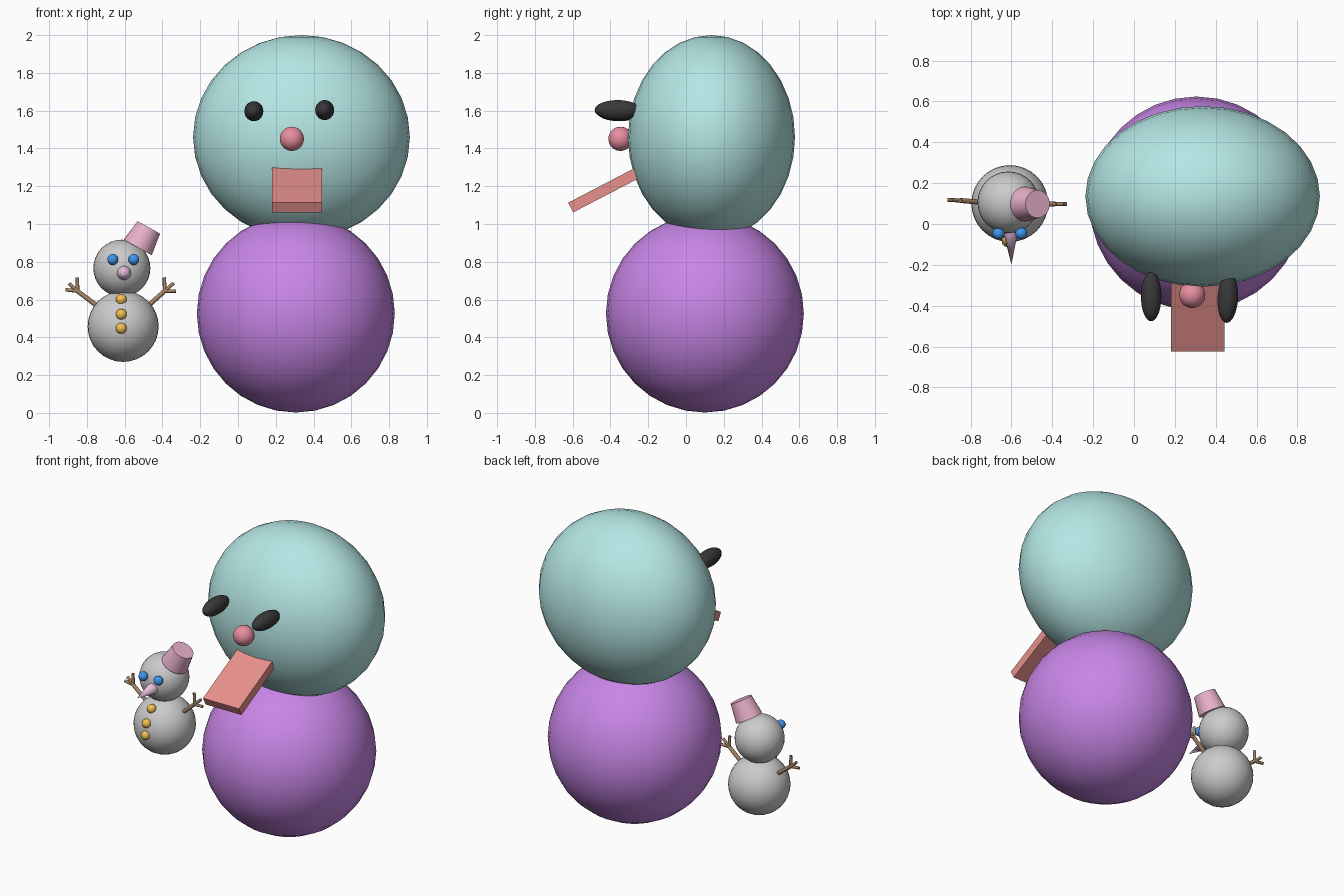
import bpy
from math import radians
from mathutils import Vector

if "Cube" in bpy.data.objects:
    bpy.data.objects.remove(bpy.data.objects["Cube"])


def material(name, rgb):
    m = bpy.data.materials.new(name)
    m.diffuse_color = (*rgb, 1)
    m.use_nodes = True
    m.node_tree.nodes["Principled BSDF"].inputs["Base Color"].default_value = m.diffuse_color
    return m


PURPLE = material("purple", (0.58, 0.24, 0.80))
TEAL = material("teal", (0.46, 0.80, 0.78))
BLACK = material("black", (0.04, 0.04, 0.04))
ROSE = material("rose", (0.80, 0.27, 0.35))
RED = material("red", (0.80, 0.28, 0.26))
PINK = material("pink", (0.82, 0.44, 0.60))
MAUVE = material("mauve", (0.80, 0.52, 0.72))
BLUE = material("blue", (0.05, 0.30, 0.85))
ORANGE = material("orange", (0.90, 0.52, 0.08))
BROWN = material("brown", (0.38, 0.24, 0.14))


def finish(name, mat, smooth=True):
    ob = bpy.context.object
    ob.name = name
    if mat:
        ob.data.materials.append(mat)
    if smooth:
        bpy.ops.object.shade_smooth_by_angle(angle=radians(35))
    return ob


def ball(name, loc, radii, mat=None, segs=32):
    bpy.ops.mesh.primitive_uv_sphere_add(segments=segs, ring_count=segs // 2, radius=1, location=loc)
    bpy.context.object.scale = radii
    bpy.ops.object.transform_apply(location=False, rotation=False, scale=True)
    return finish(name, mat)


def rod(name, a, b, r1, r2, mat, sides=32):
    a, b = Vector(a), Vector(b)
    d = b - a
    bpy.ops.mesh.primitive_cone_add(vertices=sides, radius1=r1, radius2=r2, depth=d.length,
                                    location=(a + b) / 2,
                                    rotation=d.to_track_quat('Z', 'Y').to_euler())
    return finish(name, mat)


# Large figure: body, head and face
ball("large_body", (0.306, 0.10, 0.526), (0.524,) * 3, PURPLE)
ball("large_head", (0.336, 0.135, 1.46), (0.574, 0.442, 0.54), TEAL)
for side, x, y, z, yaw in (("left", 0.084, -0.354, 1.597, 0), ("right", 0.459, -0.362, 1.603, -3)):
    eye = ball(side + "_large_eye", (x, y, z), (0.05, 0.122, 0.053), BLACK)
    eye.rotation_euler.z = radians(yaw)
ball("large_nose", (0.285, -0.347, 1.451), (0.064,) * 3, ROSE)

# Sloping slab mouth, running into the head
slope, length, thick = radians(27.5), 0.43, 0.058
along = Vector((0, -0.889, 0.457)).normalized()
along.y = -along.y
end = Vector((0.312, -0.611, 1.088))
bpy.ops.mesh.primitive_cube_add(size=1, location=end + along * length / 2, rotation=(slope, 0, 0))
bpy.context.object.scale = (0.264, length, thick)
finish("mouth", RED, smooth=False)

# Small figure: body, head and face
ball("small_body", (-0.608, 0.10, 0.458), (0.188,) * 3)
ball("small_head", (-0.615, 0.106, 0.766), (0.151,) * 3)
for side, x in (("left", -0.663), ("right", -0.552)):
    ball(side + "_small_eye", (x, -0.046, 0.812), (0.029,) * 3, BLUE, 24)
rod("small_nose", (-0.604, -0.03, 0.742), (-0.600, -0.20, 0.742), 0.038, 0.0, MAUVE)
for i, (y, z) in enumerate(((-0.023, 0.60), (-0.075, 0.522), (-0.085, 0.448))):
    ball(f"button_{i + 1}", (-0.618, y, z), (0.029,) * 3, ORANGE, 24)

# Tilted tapered hat
rod("hat", (-0.531, 0.098, 0.876), (-0.472, 0.098, 0.982), 0.085, 0.068, PINK)

# Twig arms, each with three fingers
arms = {
    "left": ((-0.73, 0.105, 0.555), (-0.85, 0.115, 0.645),
             ((-0.913, 0.118, 0.652), (-0.895, 0.118, 0.685), (-0.85, 0.115, 0.718))),
    "right": ((-0.49, 0.10, 0.555), (-0.388, 0.098, 0.645),
              ((-0.328, 0.098, 0.645), (-0.340, 0.098, 0.688), (-0.390, 0.098, 0.718))),
}
for side, (shoulder, hand, tips) in arms.items():
    rod(side + "_arm", shoulder, hand, 0.013, 0.012, BROWN, 12)
    for i, tip in enumerate(tips):
        rod(f"{side}_finger_{i + 1}", hand, tip, 0.010, 0.009, BROWN, 12)
